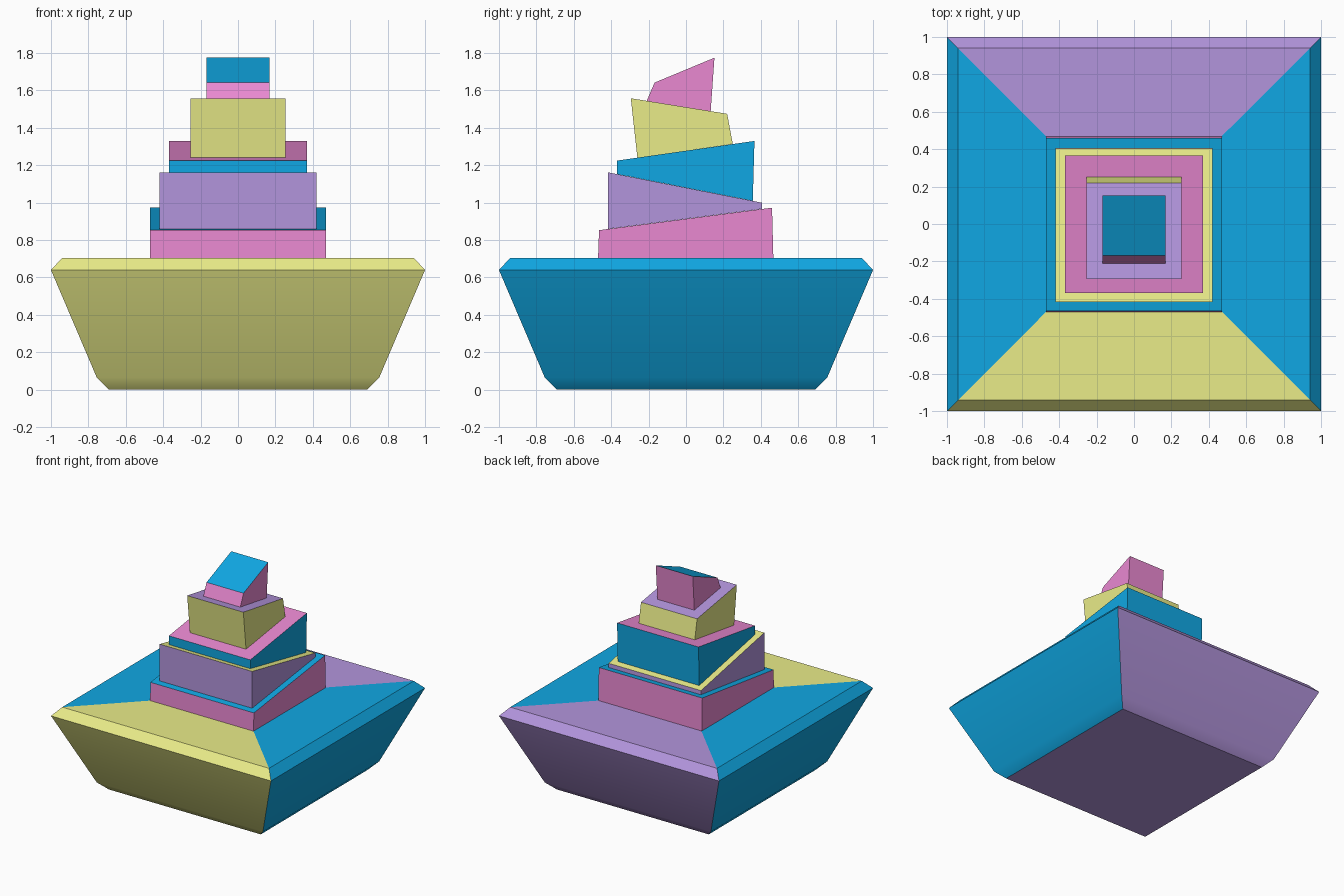
import bpy, bmesh, math

if "Cube" in bpy.data.objects:
    bpy.data.objects.remove(bpy.data.objects["Cube"])

def make_material(name, rgb):
    m = bpy.data.materials.new(name)
    m.diffuse_color = (*rgb, 1)
    m.use_nodes = True
    m.node_tree.nodes["Principled BSDF"].inputs["Base Color"].default_value = m.diffuse_color
    return m

PINK, BLUE, YELLOW, PURPLE = range(4)
MATS = [make_material("pink", (0.82, 0.25, 0.64)),
        make_material("blue", (0.005, 0.39, 0.77)),
        make_material("yellow", (0.82, 0.84, 0.25)),
        make_material("purple", (0.45, 0.30, 0.72))]

def finish(name, bm, colour_of):
    bmesh.ops.recalc_face_normals(bm, faces=bm.faces)
    bm.normal_update()
    for f in bm.faces:
        f.material_index = colour_of(f)
    mesh = bpy.data.meshes.new(name)
    bm.to_mesh(mesh)
    bm.free()
    for m in MATS:
        mesh.materials.append(m)
    ob = bpy.data.objects.new(name, mesh)
    bpy.context.collection.objects.link(ob)
    return ob

def base_colour(f):
    c = f.calc_center_median()
    if abs(c.x) < 0.01 and abs(c.y) < 0.01:
        return PURPLE
    if abs(c.x) > abs(c.y):
        return BLUE
    return YELLOW if c.y < 0 else PURPLE

# Square flared base: stacked square rings (half width, height)
bm = bmesh.new()
rings = [[bm.verts.new((sx * r, sy * r, z))
          for sx, sy in ((-1, -1), (1, -1), (1, 1), (-1, 1))]
         for r, z in ((0.69, 0), (0.755, 0.065), (1, 0.64), (0.94, 0.705), (0.47, 0.705))]
for a, b in zip(rings, rings[1:]):
    for i in range(4):
        j = (i + 1) % 4
        bm.faces.new((a[i], a[j], b[j], b[i]))
bm.faces.new(rings[0])
bm.faces.new(rings[-1])
base = finish("flared_base", bm, base_colour)
bpy.context.view_layer.objects.active = base
base.select_set(True)
bpy.ops.object.shade_smooth_by_angle(angle=math.radians(30))

# Crooked blocks: side outline (y, z) extruded across x
def block(name, half, outline, side, top):
    bm = bmesh.new()
    left, right = [[bm.verts.new((x, y, z)) for y, z in outline] for x in (-half, half)]
    bm.faces.new(left)
    bm.faces.new(right)
    for i in range(4):
        j = (i + 1) % 4
        bm.faces.new((left[i], left[j], right[j], right[i]))
    finish(name, bm, lambda f: top if f.normal.z > 0.7 else side)

# outline order: front bottom, back bottom, back top, front top
block("tier_1", 0.47, [(-0.47, 0.705), (0.467, 0.705), (0.46, 0.973), (-0.465, 0.853)], PINK, BLUE)
block("tier_2", 0.42, [(-0.417, 0.86), (0.407, 0.967), (0.405, 1.0), (-0.417, 1.162)], PURPLE, YELLOW)
block("tier_3", 0.37, [(-0.368, 1.153), (0.357, 1.01), (0.366, 1.33), (-0.368, 1.225)], BLUE, PINK)
block("tier_4", 0.255, [(-0.26, 1.24), (0.25, 1.314), (0.22, 1.475), (-0.295, 1.558)], YELLOW, PURPLE)
block("tier_5", 0.168, [(-0.21, 1.544), (0.132, 1.489), (0.152, 1.775), (-0.168, 1.642)], PINK, BLUE)
